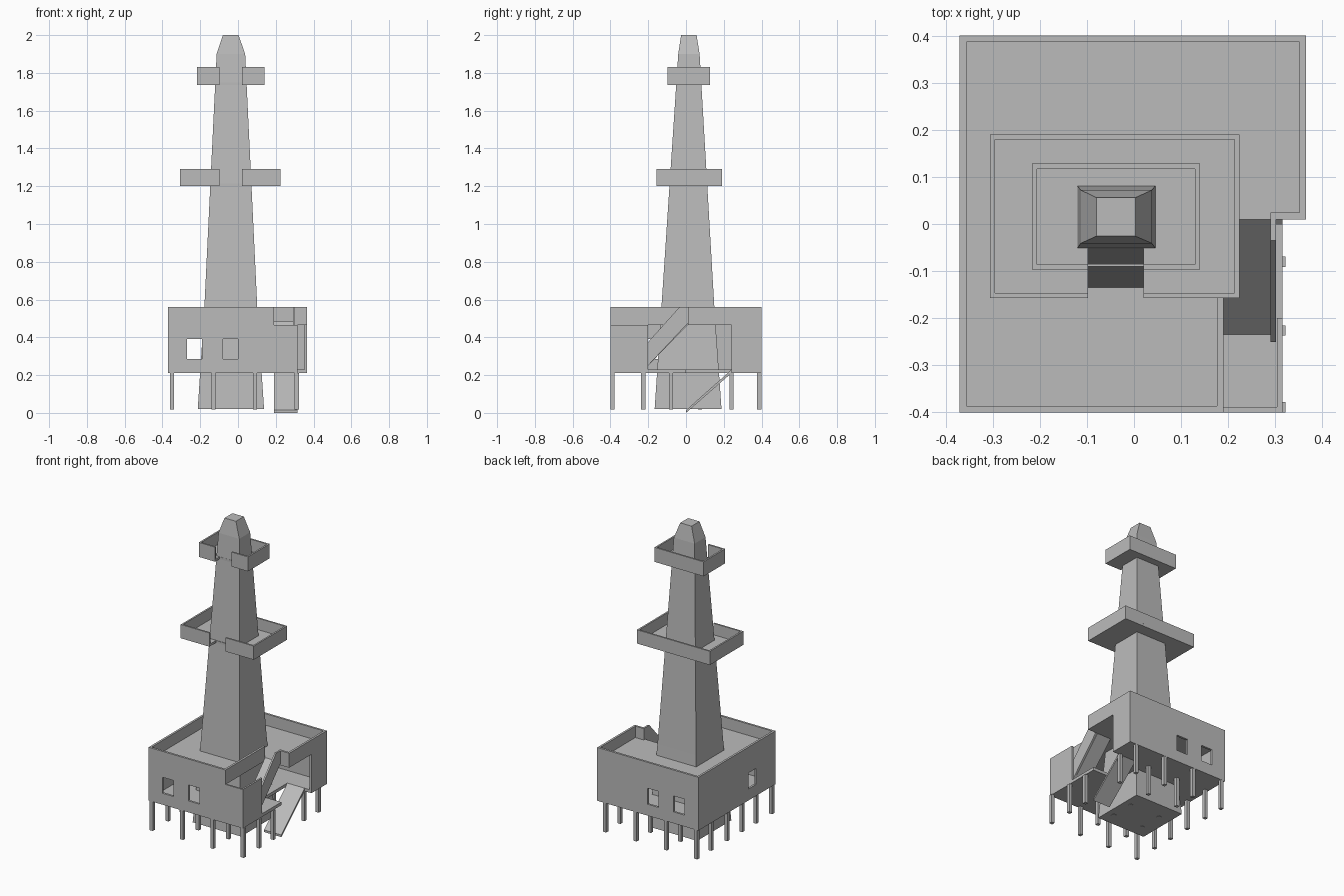
import bpy, bmesh

if "Cube" in bpy.data.objects:
    bpy.data.objects.remove(bpy.data.objects["Cube"], do_unlink=True)

grey = bpy.data.materials.new("plain grey")
grey.use_nodes = True
color = (0.5, 0.5, 0.5, 1)
grey.diffuse_color = color
grey.node_tree.nodes["Principled BSDF"].inputs["Base Color"].default_value = color


def finish(name, bm):
    bmesh.ops.recalc_face_normals(bm, faces=bm.faces)
    mesh = bpy.data.meshes.new(name)
    bm.to_mesh(mesh)
    bm.free()
    mesh.materials.append(grey)
    obj = bpy.data.objects.new(name, mesh)
    bpy.context.collection.objects.link(obj)
    return obj


def loft(name, rings):
    """Closed solid through rings of equal point count."""
    bm = bmesh.new()
    loops = [[bm.verts.new(p) for p in ring] for ring in rings]
    n = len(loops[0])
    for a, b in zip(loops, loops[1:]):
        for i in range(n):
            j = (i + 1) % n
            bm.faces.new((a[i], a[j], b[j], b[i]))
    bm.faces.new(loops[0])
    bm.faces.new(loops[-1])
    return finish(name, bm)


def slab(name, outline, z0, z1):
    return loft(name, [[(x, y, z) for x, y in outline] for z in (z0, z1)])


def side_profile(name, profile, x0, x1):
    return loft(name, [[(x, y, z) for y, z in profile] for x in (x0, x1)])


def boxes(name, blocks):
    """One object from blocks given as (x0, x1, y0, y1, z0, z1)."""
    bm = bmesh.new()
    for x0, x1, y0, y1, z0, z1 in blocks:
        v = bmesh.ops.create_cube(bm, size=1)["verts"]
        bmesh.ops.scale(bm, verts=v, vec=(x1 - x0, y1 - y0, z1 - z0))
        bmesh.ops.translate(bm, verts=v, vec=((x0 + x1) / 2, (y0 + y1) / 2, (z0 + z1) / 2))
    return finish(name, bm)


def window_wall(name, along_x, start, end, inner, outer, windows):
    """Wall with openings, each given by its start along the wall."""
    spans = []
    at = start
    for w in windows:
        spans += [(at, w, FLOOR, TOP), (w, w + WIN, FLOOR, SILL), (w, w + WIN, HEAD, TOP)]
        at = w + WIN
    spans.append((at, end, FLOOR, TOP))
    return boxes(name, [(a, b, inner, outer, lo, hi) if along_x else (inner, outer, a, b, lo, hi)
                        for a, b, lo, hi in spans])


# Main levels and house limits
BASE, FLOOR, CEIL, DECK, TOP = 0.21, 0.23, 0.465, 0.485, 0.56
SILL, HEAD, WIN = 0.285, 0.39, 0.08
L, R, F, B = -0.37, 0.365, -0.4, 0.4
STAIR, PORCH, T = 0.19, 0.315, 0.014

# Tapered tower with a chamfered cap
levels = [(0.02, -0.213, 0.138, -0.166, 0.188), (0.56, -0.178, 0.102, -0.13, 0.15),
          (1.9, -0.113, 0.038, -0.041, 0.072), (2.0, -0.08, 0.003, -0.026, 0.056)]
loft("tower", [[(a, c, z), (b, c, z), (b, d, z), (a, d, z)] for z, a, b, c, d in levels])

# Floor with a stair opening, and roof deck with a stairwell notch
slab("house_floor", [(L, F), (PORCH, F), (PORCH, 0), (STAIR, 0), (STAIR, 0.24),
                     (R, 0.24), (R, B), (L, B)], BASE, FLOOR)
slab("roof_deck", [(L + T, F + T), (STAIR - T, F + T), (STAIR - T, 0.01), (R - T, 0.01),
                   (R - T, B - T), (L + T, B - T)], CEIL, DECK)

# Outer walls, running up into the parapet
window_wall("front_wall", True, L, STAIR, F, F + T, [-0.27, -0.08])
window_wall("back_wall", True, L, R, B - T, B, [-0.27, -0.08])
window_wall("right_wall", False, F + T, B - T, L, L + T, [-0.2])
boxes("left_wall", [(R - T, R, 0.24, B - T, FLOOR, TOP), (R - T, R, 0.01, 0.24, CEIL, TOP)])
boxes("stairwell_parapet", [(STAIR - T, STAIR, F + T, 0.01, CEIL, TOP),
                            (0.29, R - T, 0.01, 0.01 + T, CEIL, TOP)])
boxes("porch_wall", [(STAIR, PORCH, F, F + 0.011, FLOOR, CEIL),
                     (PORCH - 0.011, PORCH, F + 0.011, -0.2, FLOOR, CEIL)])

# Two ramps and the upper ramp's solid rail
side_profile("lower_ramp", [(0, 0), (0.24, BASE), (0.24, FLOOR), (0.225, FLOOR - 0.015),
                            (0, 0.014)], STAIR, PORCH)
side_profile("upper_ramp", [(-0.235, FLOOR), (-0.22, FLOOR), (0.01, 0.467), (0.01, DECK)],
             STAIR, 0.29)
side_profile("ramp_rail", [(-0.22, FLOOR), (0.01, 0.475), (0.01, TOP), (-0.035, TOP),
                           (-0.25, 0.32), (-0.25, FLOOR)], 0.29, 0.301)

# Grid of support posts
posts = [(x, y) for x in (-0.35, -0.13, 0.09, 0.311)
         for y in (-0.389, -0.226, -0.08, 0.075, 0.241, 0.388)]
posts.remove((0.311, 0.075))
h = 0.011
boxes("support_posts", [(x - h, x + h, y - h, y + h, 0.018, BASE) for x, y in posts])


# Balconies: U-shaped floor with a parapet, open at the front
def balcony(name, x0, x1, y0, y1, z0, z1, notch):
    t, g0, g1 = 0.011, -0.098, 0.02
    slab(name + "_floor", [(x0, y0), (g0, y0), (g0, notch), (g1, notch), (g1, y0), (x1, y0),
                           (x1, y1), (x0, y1)], z0, z0 + 0.015)
    z = z0 + 0.015
    boxes(name + "_parapet", [(x0, g0, y0, y0 + t, z, z1), (g1, x1, y0, y0 + t, z, z1),
                              (x0, x1, y1 - t, y1, z, z1), (x0, x0 + t, y0 + t, y1 - t, z, z1),
                              (x1 - t, x1, y0 + t, y1 - t, z, z1)])


balcony("lower_balcony", -0.306, 0.224, -0.157, 0.19, 1.2, 1.29, -0.09)
balcony("upper_balcony", -0.217, 0.14, -0.097, 0.128, 1.735, 1.83, -0.052)
